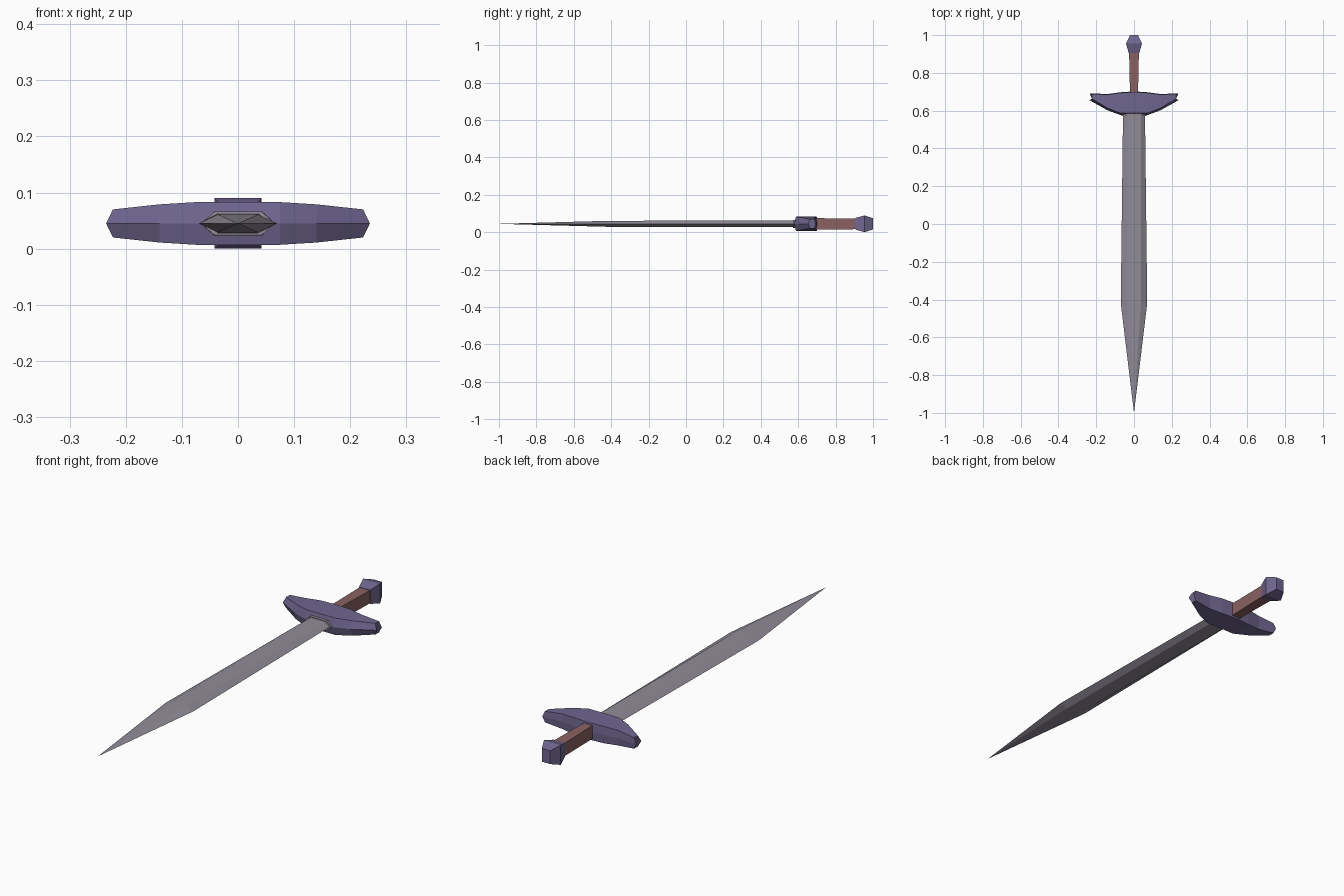
import bpy, bmesh

if "Cube" in bpy.data.objects:
    bpy.data.objects.remove(bpy.data.objects["Cube"])

ZC = 0.045  # height of the sword's middle plane


def material(name, rgb):
    m = bpy.data.materials.new(name)
    m.diffuse_color = (*rgb, 1)
    m.use_nodes = True
    m.node_tree.nodes["Principled BSDF"].inputs["Base Color"].default_value = m.diffuse_color
    return m


STEEL = material("grey steel", (0.285, 0.262, 0.31))
PURPLE = material("purple metal", (0.16, 0.133, 0.275))
LEATHER = material("brown leather", (0.255, 0.12, 0.125))


def loft(name, sections, mat):
    """Skin closed sections that share a point count, capping both ends."""
    bm = bmesh.new()
    rings = [[bm.verts.new(p) for p in s] for s in sections]
    n = len(rings[0])
    for a, b in zip(rings, rings[1:]):
        for i in range(n):
            j = (i + 1) % n
            bm.faces.new((a[i], a[j], b[j], b[i]))
    bm.faces.new(rings[0])
    bm.faces.new(rings[-1])
    bmesh.ops.remove_doubles(bm, verts=bm.verts, dist=0.0002)
    bmesh.ops.recalc_face_normals(bm, faces=bm.faces)
    me = bpy.data.meshes.new(name)
    bm.to_mesh(me)
    bm.free()
    me.materials.append(mat)
    ob = bpy.data.objects.new(name, me)
    bpy.context.collection.objects.link(ob)
    return ob


def hex_section(y, w, inner, h):
    return [(w, y, ZC), (inner, y, ZC + h), (-inner, y, ZC + h),
            (-w, y, ZC), (-inner, y, ZC - h), (inner, y, ZC - h)]


def box_section(y, w, h):
    return [(w, y, ZC + h), (-w, y, ZC + h), (-w, y, ZC - h), (w, y, ZC - h)]


def guard_section(x, front, back, h, slope, dx=0.0):
    # ridge at mid height in front, flat top and bottom, nearly upright back
    s = 1 if x > 0 else -1
    xi = x - s * dx
    return [(x, front, ZC), (xi, front + slope, ZC + h), (xi, back - 0.003, ZC + h),
            (x, back, ZC), (xi, back - 0.003, ZC - h), (xi, front + slope, ZC - h)]


# blade: six-sided, slightly flared, then a long point
loft("blade", [hex_section(0.60, 0.058, 0.036, 0.018),
               hex_section(-0.42, 0.070, 0.036, 0.016),
               hex_section(-1.0, 0.0001, 0.00005, 0.0001)], STEEL)

# blade collar where it enters the guard
loft("blade_collar", [hex_section(0.572, 0.066, 0.042, 0.021),
                      hex_section(0.61, 0.066, 0.042, 0.023)], STEEL)

# crossguard: sections along x, mirrored
half = [(0.075, 0.578, 0.697, 0.038, 0.010, 0.0),
        (0.14, 0.602, 0.688, 0.034, 0.012, 0.0),
        (0.235, 0.655, 0.692, 0.025, 0.008, 0.012)]
sections = [guard_section(-x, *r) for x, *r in reversed(half)]
sections.append(guard_section(0.0, 0.578, 0.702, 0.038, 0.010))
sections += [guard_section(x, *r) for x, *r in half]
loft("crossguard", sections, PURPLE)

# grip
loft("grip", [box_section(0.68, 0.021, 0.030),
              box_section(0.91, 0.026, 0.029)], LEATHER)

# pommel: square, flaring then tapering
loft("pommel", [box_section(0.905, 0.028, 0.031),
                box_section(0.955, 0.042, 0.045),
                box_section(1.0, 0.021, 0.030)], PURPLE)
